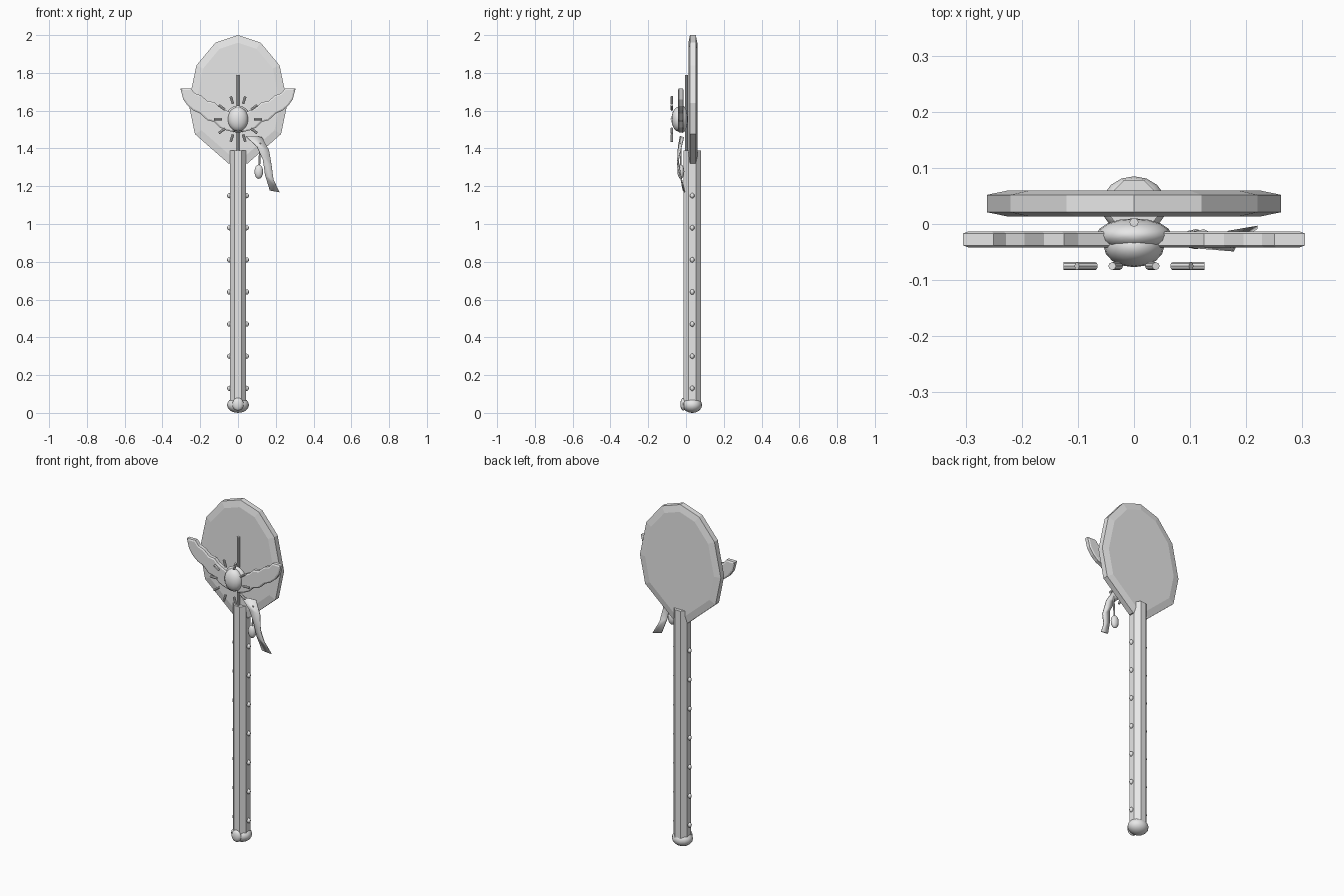
import bpy, bmesh, math
from mathutils import Vector

if "Cube" in bpy.data.objects:
    bpy.data.objects.remove(bpy.data.objects["Cube"])

grey = bpy.data.materials.new("light_grey")
grey.diffuse_color = (0.8, 0.8, 0.8, 1)
grey.use_nodes = True
grey.node_tree.nodes["Principled BSDF"].inputs["Base Color"].default_value = grey.diffuse_color


def finish(name, bm, smooth=None):
    bmesh.ops.recalc_face_normals(bm, faces=bm.faces[:])
    me = bpy.data.meshes.new(name)
    bm.to_mesh(me)
    bm.free()
    ob = bpy.data.objects.new(name, me)
    bpy.context.collection.objects.link(ob)
    me.materials.append(grey)
    if smooth:
        bpy.ops.object.select_all(action='DESELECT')
        ob.select_set(True)
        bpy.context.view_layer.objects.active = ob
        bpy.ops.object.shade_smooth_by_angle(angle=math.radians(smooth))
    return ob


def ball(name, loc, radii, seg=16, rings=10):
    bm = bmesh.new()
    bmesh.ops.create_uvsphere(bm, u_segments=seg, v_segments=rings, radius=1)
    for v in bm.verts:
        v.co = Vector(loc) + Vector([a * b for a, b in zip(v.co, radii)])
    return finish(name, bm, 50)


def rod(name, p, q, r, seg=8, r2=None):
    p, q = Vector(p), Vector(q)
    bm = bmesh.new()
    bmesh.ops.create_cone(bm, cap_ends=True, segments=seg, radius1=r,
                          radius2=r if r2 is None else r2, depth=(q - p).length)
    rot = (q - p).to_track_quat('Z', 'Y')
    for v in bm.verts:
        v.co = rot @ v.co + (p + q) / 2
    return finish(name, bm)


def plate(name, outline, y0, y1, inset, depth):
    """Flat slab in the xz plane with chamfered front and back faces."""
    bm = bmesh.new()
    face = bm.faces.new([bm.verts.new((x, y0 + depth, z)) for x, z in outline])
    ext = bmesh.ops.extrude_face_region(bm, geom=[face], use_keep_orig=True)
    for v in ext["geom"]:
        if isinstance(v, bmesh.types.BMVert):
            v.co.y = y1 - depth
    bmesh.ops.recalc_face_normals(bm, faces=bm.faces[:])
    for f in [f for f in bm.faces if abs(f.normal.y) > 0.9]:
        bmesh.ops.inset_region(bm, faces=[f], thickness=inset, depth=depth,
                               use_even_offset=True)
    return finish(name, bm)


# Faceted mirror disc
half = [(0.12, 1.96), (0.22, 1.84), (0.262, 1.64), (0.228, 1.476), (0.05, 1.32)]
plate("mirror_disc", [(0, 2.0)] + half + [(-x, z) for x, z in reversed(half)],
      0.013, 0.06, 0.038, 0.008)

# Octagonal handle, turned so a flat side faces forward
bm = bmesh.new()
rings = []
for z in (0.05, 1.39):
    rings.append([bm.verts.new((0.047 * math.cos(math.radians(22.5 + 45 * i)),
                                0.033 + 0.049 * math.sin(math.radians(22.5 + 45 * i)), z))
                  for i in range(8)])
for i in range(8):
    j = (i + 1) % 8
    bm.faces.new((rings[0][i], rings[0][j], rings[1][j], rings[1][i]))
for r in rings:
    bm.faces.new(r)
finish("handle", bm)

# Studs along both sides of the handle
for i in range(7):
    for s in (-1, 1):
        ball("handle_stud", (s * 0.046, 0.033, 0.13 + 0.17 * i), (0.012, 0.012, 0.014), 8, 6)

# Pommel with a front gem
ball("pommel", (0, 0.033, 0.042), (0.058, 0.052, 0.042))
ball("pommel_gem", (0, -0.015, 0.046), (0.03, 0.015, 0.034), 12, 8)

# Central gem in its setting, with the upright needle behind
ball("gem_setting", (0, -0.02, 1.555), (0.067, 0.03, 0.072))
ball("centre_gem", (0, -0.04, 1.555), (0.054, 0.037, 0.065))
rod("needle", (0, 0.003, 1.35), (0, 0.003, 1.79), 0.008)

# Ring of ten short rays
for i in range(10):
    a = math.radians(36 * i)
    d = Vector((math.cos(a), 0, math.sin(a)))
    c = Vector((0, -0.075, 1.555))
    rod("ray", c + d * 0.085, c + d * 0.126, 0.007)

# Pair of scalloped wings
wing = [(0.02, 1.58), (0.07, 1.605), (0.1, 1.62), (0.125, 1.645), (0.16, 1.65),
        (0.195, 1.68), (0.228, 1.692), (0.25, 1.718), (0.305, 1.717), (0.29, 1.66),
        (0.265, 1.625), (0.235, 1.6), (0.2, 1.585), (0.163, 1.55), (0.125, 1.54),
        (0.095, 1.51), (0.065, 1.497), (0.02, 1.485)]
for side, s in (("right", 1), ("left", -1)):
    plate("wing_" + side, [(s * x, z) for x, z in wing], -0.042, -0.013, 0.008, 0.004)

# Twisting ribbon: paired inner and outer edge points
inner = [(0.04, -0.03, 1.465), (0.1, -0.04, 1.41), (0.132, -0.042, 1.34),
         (0.143, -0.03, 1.26), (0.168, -0.015, 1.178)]
outer = [(0.125, -0.012, 1.46), (0.164, -0.03, 1.39), (0.178, -0.046, 1.31),
         (0.188, -0.025, 1.235), (0.22, -0.006, 1.168)]
bm = bmesh.new()
a = [bm.verts.new(p) for p in inner]
b = [bm.verts.new(p) for p in outer]
for i in range(4):
    bm.faces.new((a[i], a[i + 1], b[i + 1], b[i]))
ribbon = finish("ribbon", bm, 60)
mod = ribbon.modifiers.new("thickness", 'SOLIDIFY')
mod.thickness = 0.006
mod.offset = 0

# Hanging pendant
rod("pendant_thread", (0.118, -0.027, 1.43), (0.112, -0.027, 1.3), 0.005, 6)
ball("pendant_drop", (0.11, -0.027, 1.277), (0.024, 0.018, 0.038), 10, 8)
